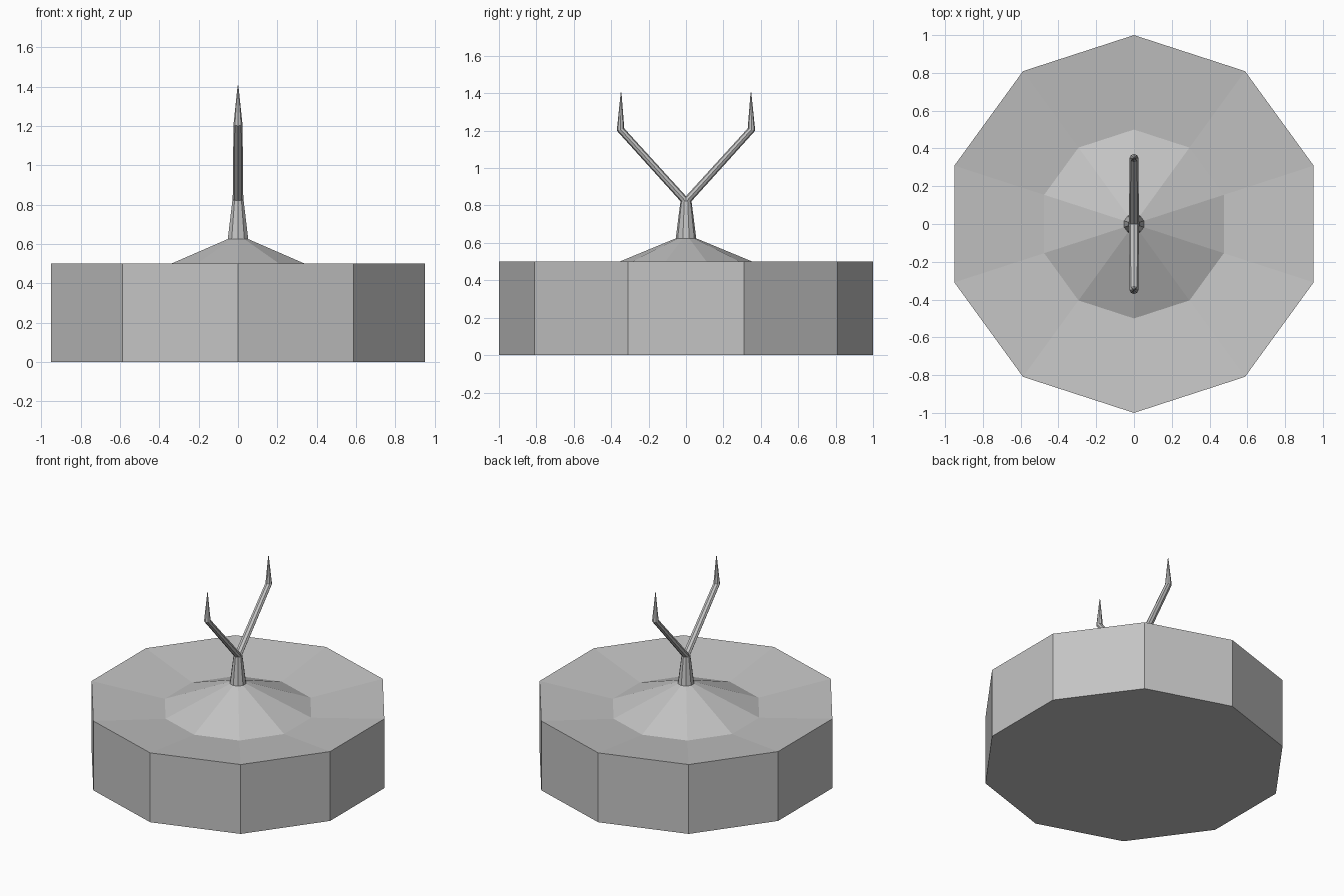
import bpy
import bmesh
from math import sin, cos, pi

cube = bpy.data.objects.get("Cube")
if cube:
    bpy.data.objects.remove(cube, do_unlink=True)

GREY = (0.55, 0.55, 0.55, 1)
mat = bpy.data.materials.new("plain grey")
mat.use_nodes = True
mat.diffuse_color = GREY
mat.node_tree.nodes["Principled BSDF"].inputs["Base Color"].default_value = GREY


def loft(name, rings):
    """Skin a list of equal-sized point rings and cap both ends."""
    bm = bmesh.new()
    loops = [[bm.verts.new(p) for p in ring] for ring in rings]
    n = len(loops[0])
    for a, b in zip(loops, loops[1:]):
        for i in range(n):
            j = (i + 1) % n
            bm.faces.new((a[i], a[j], b[j], b[i]))
    bm.faces.new(loops[0][::-1])
    bm.faces.new(loops[-1])
    bmesh.ops.recalc_face_normals(bm, faces=bm.faces)
    mesh = bpy.data.meshes.new(name)
    bm.to_mesh(mesh)
    bm.free()
    mesh.materials.append(mat)
    obj = bpy.data.objects.new(name, mesh)
    bpy.context.collection.objects.link(obj)
    return obj


def level_ring(radius, z, sides=10):
    angles = [pi / 2 + 2 * pi * i / sides for i in range(sides)]
    return [(radius * cos(a), radius * sin(a), z) for a in angles]


def branch_ring(side, y, z, width, dy, dz, sides=8):
    """Ellipse spanned by x and the in-plane half axis (dy, dz)."""
    angles = [2 * pi * i / sides for i in range(sides)]
    return [(width * cos(a), side * (y + dy * sin(a)), z + dz * sin(a))
            for a in angles]


# Ten-sided drum with a shallow dished top and a central cone
loft("drum_base", [level_ring(r, z) for r, z in
                   [(1, 0), (1, 0.5), (0.5, 0.44), (0.053, 0.625)]])

# Tapered stem
loft("stem", [level_ring(0.055, 0.622), level_ring(0.03, 0.82),
              level_ring(0.008, 0.835)])

# Forked branches, each bending up into a pointed tip
for label, side in (("front", -1), ("back", 1)):
    loft(label + "_branch", [
        branch_ring(side, 0, 0.82, 0.027, 0, -0.03),
        branch_ring(side, 0.35, 1.206, 0.023, 0.02, -0.006),
        branch_ring(side, 0.347, 1.405, 0.002, 0.002, 0),
    ])
